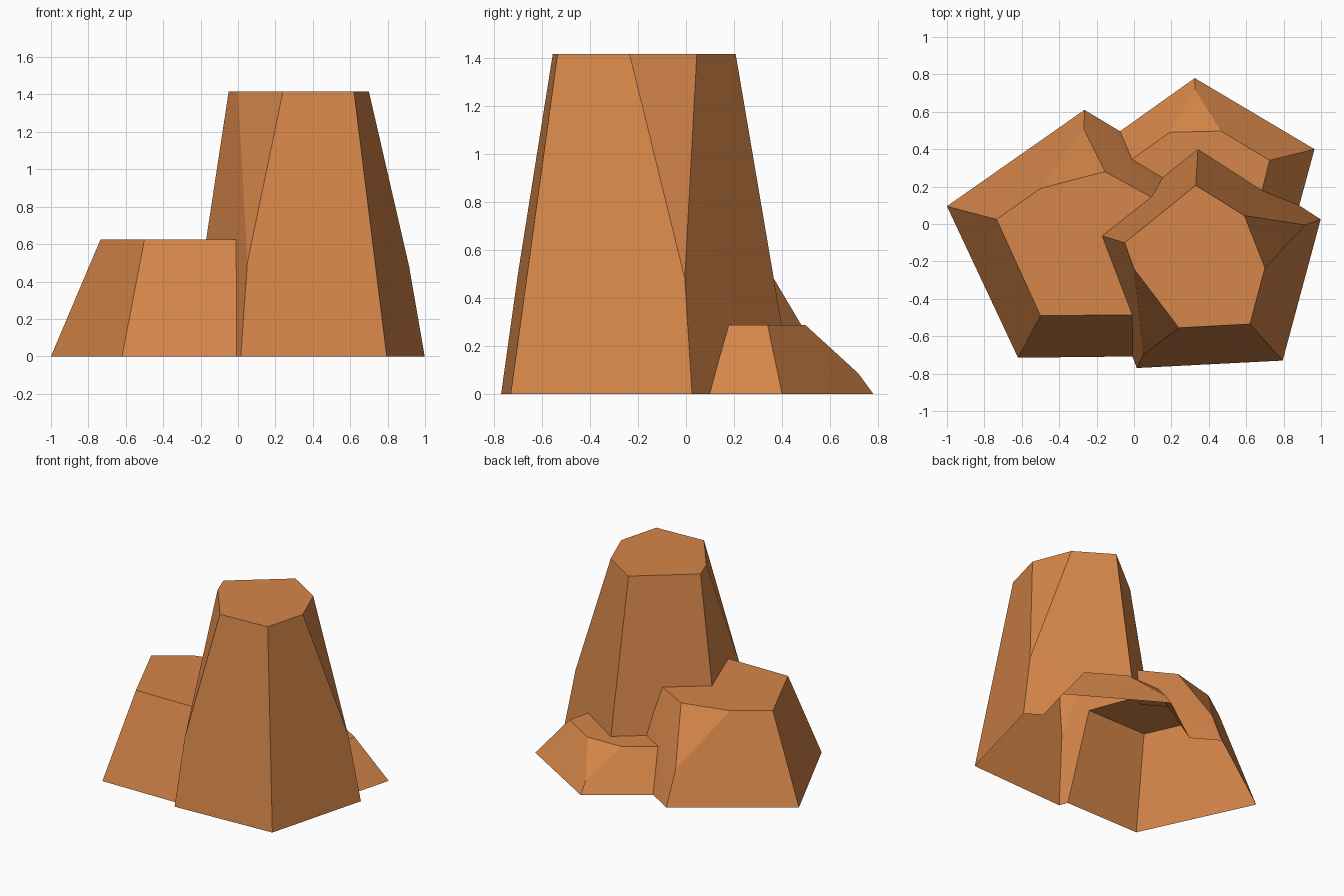
import bpy, bmesh, math

if "Cube" in bpy.data.objects:
    bpy.data.objects.remove(bpy.data.objects["Cube"])

# One sandstone colour for the whole cluster
stone = bpy.data.materials.new("orange_sandstone")
stone.diffuse_color = (0.67, 0.24, 0.067, 1)
stone.use_nodes = True
stone.node_tree.nodes["Principled BSDF"].inputs["Base Color"].default_value = stone.diffuse_color


def make_rock(name, base, height, top, shoulders):
    """Tapered five-sided rock: hull of base ring, chipped corners and flat top."""
    bm = bmesh.new()
    pts = [(x, y, 0) for x, y in base] + shoulders + [(x, y, height) for x, y in top]
    for p in pts:
        bm.verts.new(p)
    res = bmesh.ops.convex_hull(bm, input=bm.verts[:])
    loose = [v for v in bm.verts if not v.link_faces]
    bmesh.ops.delete(bm, geom=loose, context='VERTS')
    bmesh.ops.dissolve_limit(bm, angle_limit=math.radians(1),
                             verts=bm.verts[:], edges=bm.edges[:])
    bmesh.ops.recalc_face_normals(bm, faces=bm.faces[:])
    mesh = bpy.data.meshes.new(name)
    bm.to_mesh(mesh)
    bm.free()
    mesh.materials.append(stone)
    ob = bpy.data.objects.new(name, mesh)
    bpy.context.collection.objects.link(ob)
    return ob


# Tall rock
tall = make_rock("rock_cluster",
    [(0.015, -0.77), (0.795, -0.73), (0.998, 0.025), (0.345, 0.447), (-0.265, -0.035)],
    1.415,
    [(-0.05, -0.10), (0.0, -0.24), (0.24, -0.555), (0.62, -0.535),
     (0.70, -0.235), (0.59, 0.045), (0.33, 0.207)],
    [(0.915, -0.005, 0.48), (0.05, -0.70, 0.50)])

# Medium rock on the left
medium = make_rock("medium_rock",
    [(-1.0, 0.095), (-0.62, -0.715), (0.26, -0.705), (0.50, 0.15), (-0.265, 0.61)],
    0.625,
    [(-0.735, 0.025), (-0.50, -0.49), (0.05, -0.485), (0.28, 0.04),
     (-0.155, 0.28), (-0.50, 0.19)],
    [(-0.267, 0.505, 0.245)])

# Low rock at the back
low = make_rock("low_rock",
    [(0.325, 0.78), (0.965, 0.40), (0.77, -0.32), (-0.04, -0.33), (-0.28, 0.35)],
    0.287,
    [(0.19, 0.49), (0.465, 0.497), (0.725, 0.34), (0.60, -0.15),
     (0.08, -0.15), (-0.06, 0.31)],
    [(0.325, 0.718, 0.085)])

# Fuse the rocks into one shell
bpy.context.view_layer.objects.active = tall
for other in (medium, low):
    mod = tall.modifiers.new("fuse", 'BOOLEAN')
    mod.operation = 'UNION'
    mod.solver = 'EXACT'
    mod.object = other
    bpy.ops.object.modifier_apply(modifier=mod.name)
    bpy.data.objects.remove(other)

# Open underside
bm = bmesh.new()
bm.from_mesh(tall.data)
under = [f for f in bm.faces if all(v.co.z < 0.002 for v in f.verts)]
bmesh.ops.delete(bm, geom=under, context='FACES')
bm.to_mesh(tall.data)
bm.free()

# Soften only the slightly warped faces
tall.select_set(True)
bpy.ops.object.shade_smooth_by_angle(angle=math.radians(14))
